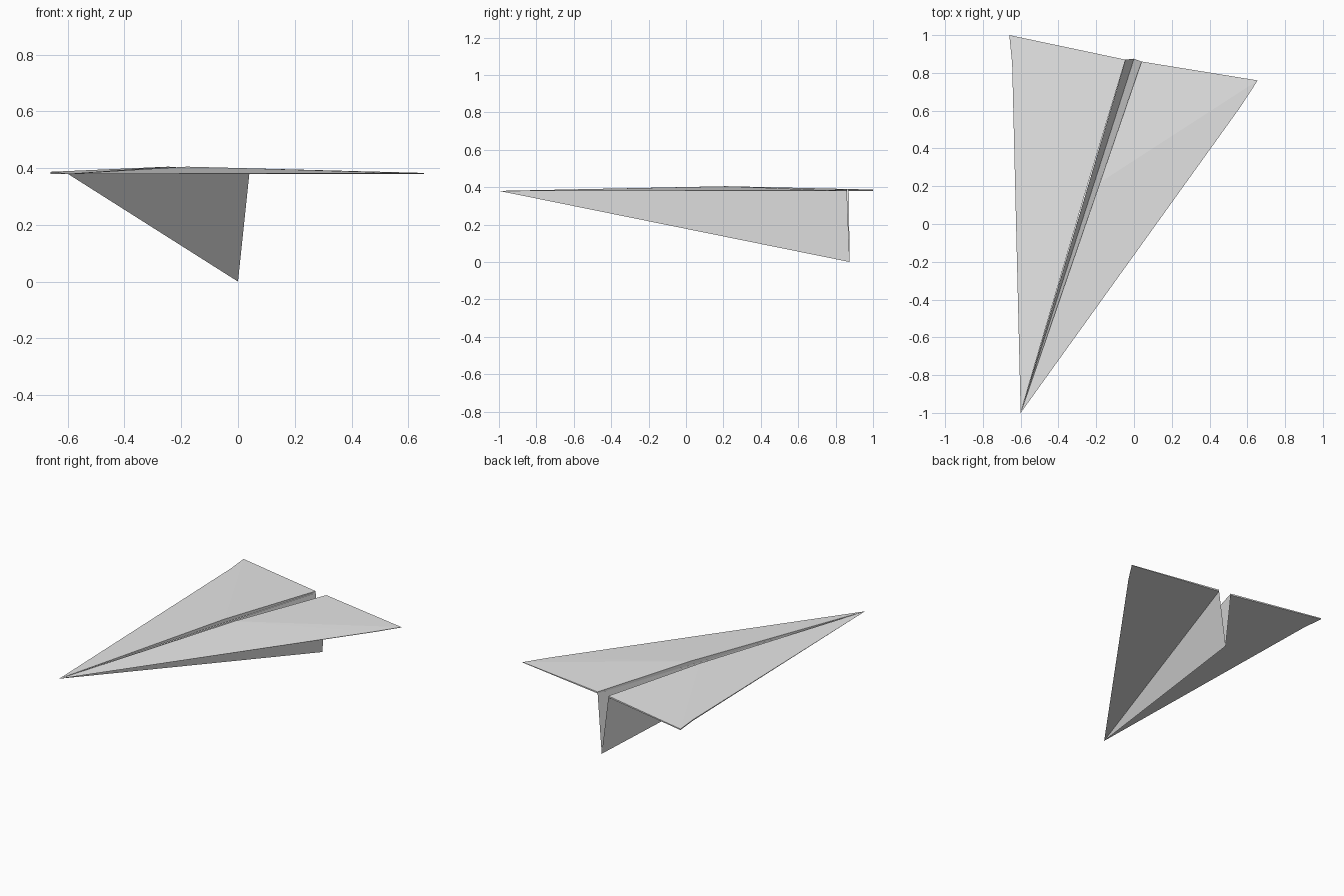
import bpy
import bmesh

cube = bpy.data.objects.get("Cube")
if cube:
    bpy.data.objects.remove(cube, do_unlink=True)

# Plain paper
paper = bpy.data.materials.new("light_paper")
paper.use_nodes = True
PAPER = (0.8, 0.8, 0.8, 1.0)
paper.diffuse_color = PAPER
bsdf = paper.node_tree.nodes["Principled BSDF"]
bsdf.inputs["Base Color"].default_value = PAPER
bsdf.inputs["Roughness"].default_value = 0.8

BASE = 0.38                     # height of the wing underside
NOSE = (-0.60, -1.0, BASE)
KEEL = (0.0, 0.875, 0.0)        # low rear corner of the keel


def build(name, points, faces, fix_normals=True):
    """Make a flat-shaded paper part from a few corners."""
    bm = bmesh.new()
    verts = [bm.verts.new(p) for p in points]
    for face in faces:
        bm.faces.new([verts[i] for i in face])
    if fix_normals:
        bmesh.ops.recalc_face_normals(bm, faces=bm.faces)
    mesh = bpy.data.meshes.new(name)
    bm.to_mesh(mesh)
    bm.free()
    mesh.materials.append(paper)
    obj = bpy.data.objects.new(name, mesh)
    bpy.context.collection.objects.link(obj)
    return obj


def wing(name, crest, fold_end, tip, root):
    """Flat underside, top raised to a crest where the folded flap ends."""
    top = [crest, fold_end, tip, root]
    under = [(x, y, BASE) for x, y, z in top]
    # 0 nose, 1-4 top corners, 5-8 underside corners
    faces = [
        (0, 2, 1),                      # folded front flap
        (1, 2, 3), (1, 3, 4),           # rear panel
        (0, 5, 6), (5, 7, 6), (5, 8, 7),  # underside
        (0, 6, 2), (2, 6, 7, 3),        # outer edge
        (3, 7, 8, 4),                   # trailing edge
        (4, 8, 5, 1), (1, 5, 0),        # edge along the keel
    ]
    return build(name, [NOSE] + top + under, faces)


# Wings: crest, end of the flap fold, tip, rear root corner
wing("left_wing", (-0.18, 0.22, 0.405), (0.56, 0.615, 0.383),
     (0.655, 0.76, 0.383), (0.04, 0.86, 0.39))
wing("right_wing", (-0.245, 0.21, 0.405), (-0.645, 0.85, 0.387),
     (-0.66, 1.0, 0.387), (-0.045, 0.87, 0.39))

# Keel: two sheets meeting at the bottom fold, open above
build("keel", [NOSE, KEEL, (0.04, 0.86, BASE), (-0.045, 0.87, BASE)],
      [(0, 1, 2), (0, 3, 1)], fix_normals=False)
